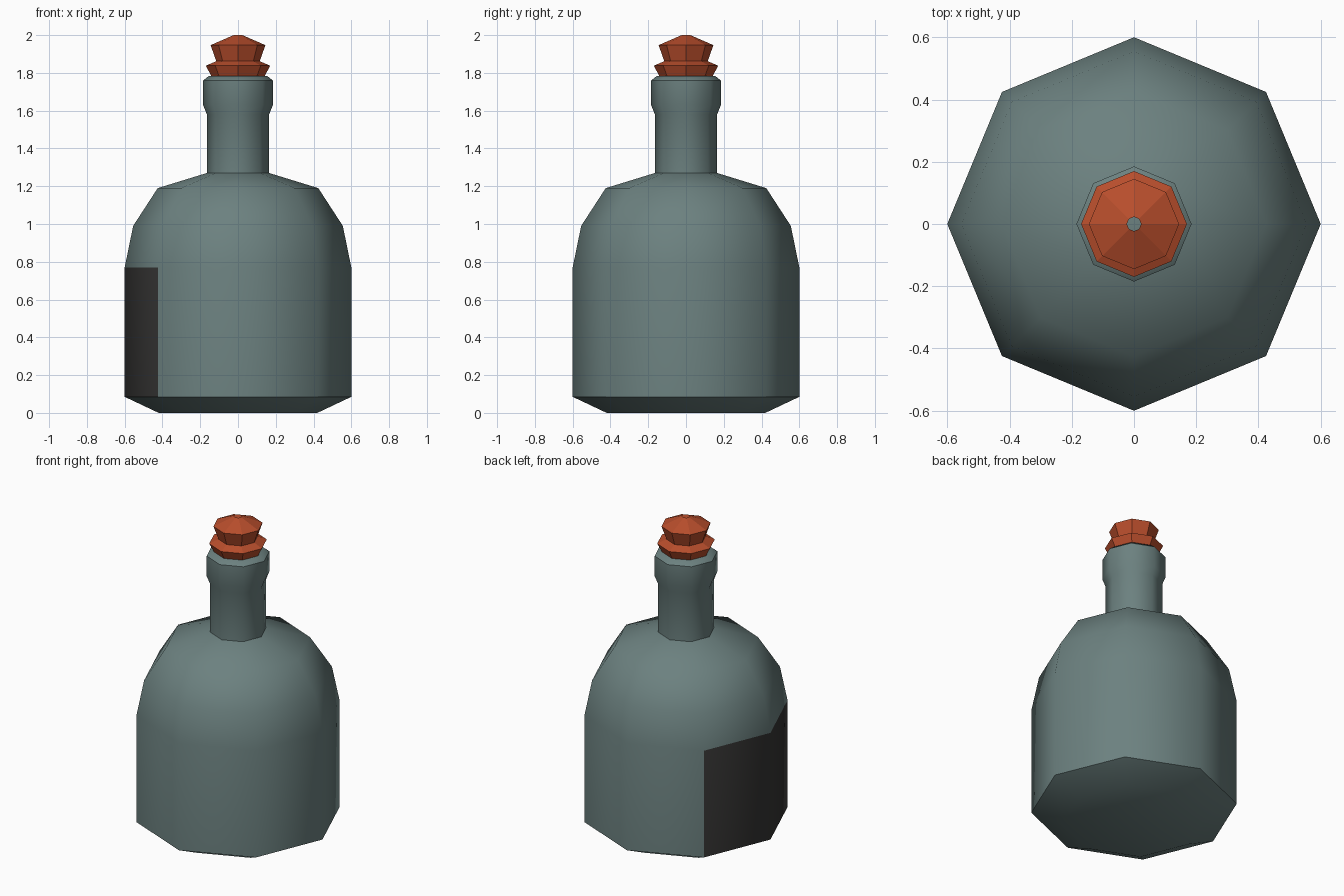
import bpy, bmesh, math

if "Cube" in bpy.data.objects:
    bpy.data.objects.remove(bpy.data.objects["Cube"])

SIDES = 8


def material(name, color):
    m = bpy.data.materials.new(name)
    m.diffuse_color = (*color, 1)
    m.use_nodes = True
    m.node_tree.nodes["Principled BSDF"].inputs["Base Color"].default_value = m.diffuse_color
    return m


def lathe(name, profile, mats, cap_bottom=True, cap_top=True):
    """Turn a (radius, z) profile into an eight-sided solid."""
    bm = bmesh.new()
    rings = []
    for r, z in profile:
        rings.append([bm.verts.new((r * math.cos(i * math.tau / SIDES),
                                    r * math.sin(i * math.tau / SIDES), z))
                      for i in range(SIDES)])
    for low, high in zip(rings, rings[1:]):
        for i in range(SIDES):
            j = (i + 1) % SIDES
            bm.faces.new((low[i], low[j], high[j], high[i]))
    if cap_bottom:
        bm.faces.new(rings[0][::-1])
    if cap_top:
        bm.faces.new(rings[-1])
    mesh = bpy.data.meshes.new(name)
    bm.to_mesh(mesh)
    bm.free()
    for m in mats:
        mesh.materials.append(m)
    obj = bpy.data.objects.new(name, mesh)
    bpy.context.collection.objects.link(obj)
    return obj


glass = material("glass", (0.15, 0.22, 0.215))
label = material("label", (0.035, 0.034, 0.033))
wax = material("stopper_red", (0.48, 0.075, 0.025))

# Bottle: chamfered base, straight body, rounded shoulder, neck and lip
bottle = lathe("bottle", [(0.42, 0), (0.6, 0.085), (0.6, 0.77), (0.555, 0.99),
                          (0.425, 1.19), (0.165, 1.27), (0.165, 1.58),
                          (0.185, 1.63), (0.185, 1.76), (0.155, 1.783)],
               [glass, label])

# Label: the two wall panels either side of -x
for p in bottle.data.polygons:
    c = p.center
    if 0.3 < c.z < 0.6 and c.x < -0.45:
        p.material_index = 1

# Smooth round the body, sharp at base and neck
bpy.context.view_layer.objects.active = bottle
bottle.select_set(True)
bpy.ops.object.shade_smooth_by_angle(angle=math.radians(50))

# Stopper: flared collar and faceted knob with a small open tip
lathe("stopper", [(0.14, 1.78), (0.17, 1.838), (0.115, 1.862),
                  (0.145, 1.947), (0.023, 2.0)], [wax], cap_top=False)
